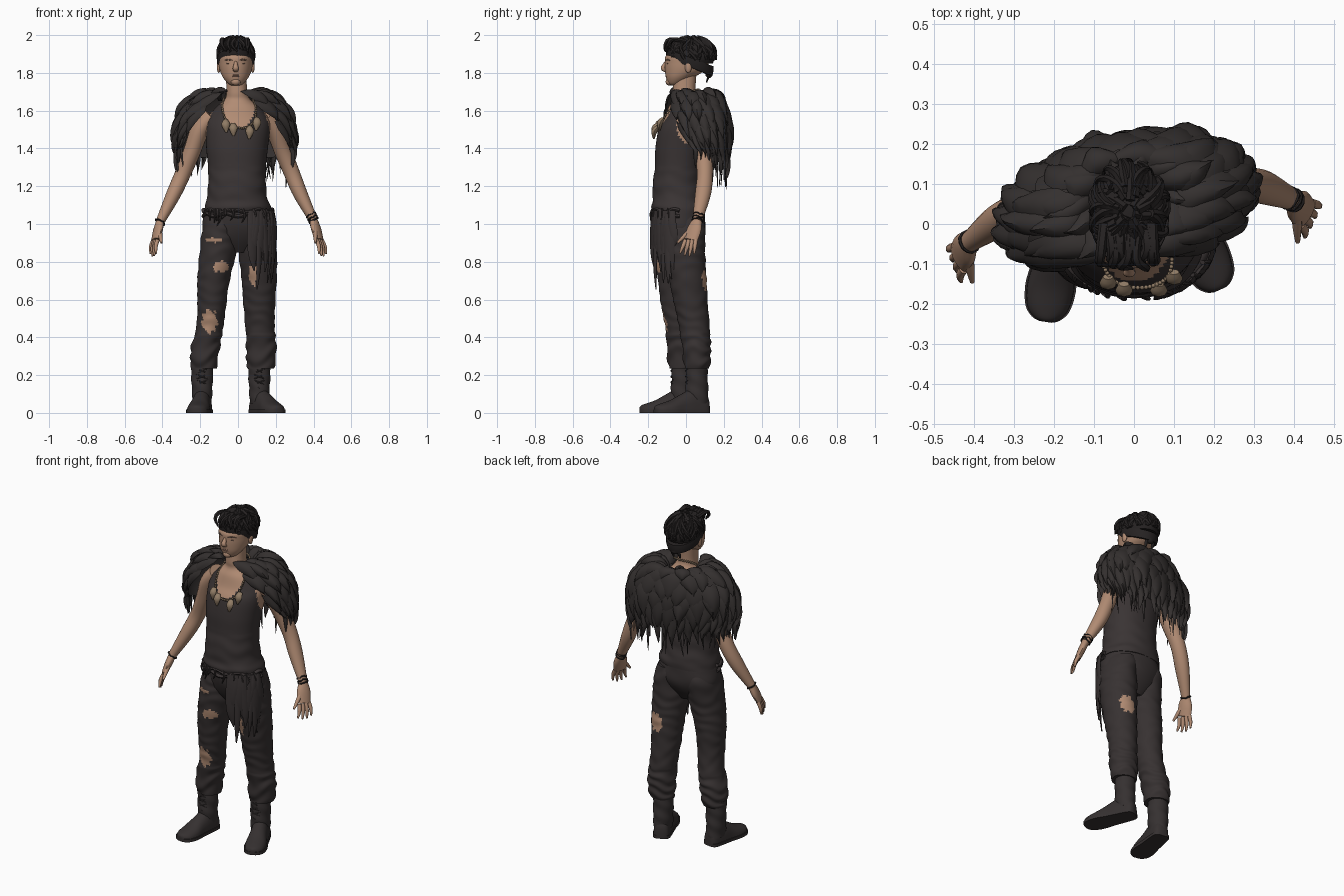
import bpy, math, random
from mathutils import Vector as V

if "Cube" in bpy.data.objects:
    bpy.data.objects.remove(bpy.data.objects["Cube"])
random.seed(4)
R = random.uniform
TAU = math.tau

def mat(name, r, g, b):
    m = bpy.data.materials.new(name)
    m.diffuse_color = (r, g, b, 1)
    m.use_nodes = True
    m.node_tree.nodes["Principled BSDF"].inputs["Base Color"].default_value = m.diffuse_color
    return m

SKIN = mat("skin", .44, .26, .172)
CLOTH = mat("charcoal cloth", .042, .034, .034)
PANTS = mat("dark trousers", .038, .031, .031)
FEATHER = mat("dark feather", .034, .029, .028)
HAIR = mat("black hair", .019, .016, .016)
BONE = mat("bone", .28, .20, .13)
LIP = mat("lip", .33, .18, .135)
LEATHER = mat("boot leather", .036, .030, .030)
SHADE = mat("eye shade", .18, .11, .08)

def smooth(rows, n):
    """Catmull-Rom resampling of rows of numbers."""
    out = []
    for i in range(len(rows) - 1):
        p0, p1, p2, p3 = rows[max(i-1, 0)], rows[i], rows[i+1], rows[min(i+2, len(rows)-1)]
        for k in range(n):
            t = k / n
            out.append([.5*(2*b + (c-a)*t + (2*a-5*b+4*c-d)*t*t + (3*b-a-3*c+d)*t**3)
                        for a, b, c, d in zip(p0, p1, p2, p3)])
    return out + [list(rows[-1])]

def grid(rings, closed=True, caps=True):
    m = len(rings[0])
    faces = []
    for i in range(len(rings) - 1):
        for j in range(m if closed else m - 1):
            k = (j + 1) % m
            faces.append((i*m+j, i*m+k, (i+1)*m+k, (i+1)*m+j))
    if caps:
        faces += [tuple(range(m))[::-1], tuple(range((len(rings)-1)*m, len(rings)*m))]
    return [p for r in rings for p in r], faces

def loft(rows, n=6, seg=40, wrinkle=lambda z, a: 0, power=1.0):
    """Stack of level ellipses given as z, cx, cy, rx, ry."""
    rings = []
    for z, cx, cy, rx, ry in smooth(rows, n):
        ring = []
        for j in range(seg):
            a = TAU*j/seg
            c, s = math.cos(a), math.sin(a)
            k = 1 + wrinkle(z, a)
            ring.append(V((cx + rx*k*math.copysign(abs(c)**power, c),
                           cy + ry*k*math.copysign(abs(s)**power, s), z)))
        rings.append(ring)
    return grid(rings)

def tube(pts, side=(1, 0, 0), n=4, seg=10):
    """Swept ellipse through x, y, z, r_side, r_other."""
    rows = smooth(pts, n)
    rings = []
    for i, p in enumerate(rows):
        t = (V(rows[min(i+1, len(rows)-1)][:3]) - V(rows[max(i-1, 0)][:3])).normalized()
        u = V(side) - t*V(side).dot(t)
        u = u.normalized() if u.length > 1e-4 else t.orthogonal().normalized()
        w = t.cross(u)
        rings.append([V(p[:3]) + u*p[3]*math.cos(TAU*j/seg) + w*p[4]*math.sin(TAU*j/seg) for j in range(seg)])
    return grid(rings)

def ball(c, r, n=10, seg=16):
    rings = []
    for i in range(n + 1):
        h = max(.02, math.sin(math.pi*i/n))
        rings.append([V((c[0]+r[0]*h*math.cos(TAU*j/seg), c[1]+r[1]*h*math.sin(TAU*j/seg),
                         c[2]-r[2]*math.cos(math.pi*i/n))) for j in range(seg)])
    return grid(rings)

def build(name, pieces, mats, rule=None, angle=50):
    verts, faces = [], []
    for v, f in pieces:
        o = len(verts)
        verts += v
        faces += [tuple(i+o for i in q) for q in f]
    me = bpy.data.meshes.new(name)
    me.from_pydata([tuple(v) for v in verts], [], faces)
    for m in mats:
        me.materials.append(m)
    if rule:
        for p in me.polygons:
            p.material_index = rule(p.center)
    ob = bpy.data.objects.new(name, me)
    bpy.context.collection.objects.link(ob)
    bpy.ops.object.select_all(action='DESELECT')
    ob.select_set(True)
    bpy.context.view_layer.objects.active = ob
    bpy.ops.object.shade_smooth_by_angle(angle=math.radians(angle))

# Torso: tank top with a scooped neckline and armholes, skin above
torso = [(1.06, 0, -.035, .18, .135), (1.09, 0, -.04, .174, .144), (1.13, -.005, -.04, .162, .136),
         (1.2, -.005, -.045, .153, .132), (1.3, -.005, -.04, .153, .125), (1.4, -.005, -.03, .163, .132),
         (1.5, 0, -.01, .17, .135), (1.56, 0, .005, .162, .118), (1.62, 0, -.002, .115, .09),
         (1.66, -.003, -.003, .068, .067), (1.7, -.006, -.01, .055, .06), (1.79, -.01, -.005, .055, .06)]
def bare(c):
    scoop = 1.505 + .16*(abs(c.x - .003)/.1)**3
    hole = ((c.y-.02)/.07)**2 + ((c.z-1.52)/.1)**2 < 1 and abs(c.x) > .125
    return 1 if c.z > 1.64 or hole or (c.y < 0 and c.z > scoop) else 0
build("torso", [loft(torso, 8, 72, lambda z, a: .012*math.sin(z*70+2*a+math.sin(5*a)) if z < 1.3 else 0, .92)],
      [CLOTH, SKIN], bare)

# Trousers: hips and two wrinkled legs with torn holes
hips = [(1.09, 0, -.035, .168, .13), (1.05, 0, -.035, .18, .135), (.98, 0, -.03, .19, .132),
        (.92, 0, -.03, .165, .108), (.85, 0, -.03, .08, .06)]
leg_l = [(1.04, -.08, -.035, .085, .115), (.97, -.095, -.037, .094, .123), (.85, -.106, -.05, .096, .112),
         (.7, -.13, -.052, .085, .097), (.55, -.14, -.045, .075, .083), (.45, -.15, -.03, .072, .078),
         (.35, -.172, -.022, .077, .08), (.27, -.18, -.02, .072, .076), (.235, -.18, -.02, .066, .068)]
leg_r = [(1.04, .085, -.025, .085, .115), (.97, .1, -.022, .094, .124), (.85, .105, -.01, .1, .112),
         (.7, .112, .01, .092, .1), (.55, .113, .03, .083, .087), (.45, .117, .045, .078, .08),
         (.35, .123, .055, .08, .076), (.27, .122, .058, .078, .07), (.235, .12, .058, .068, .065)]
holes = [(-.13, -.16, .915, .04, .013), (-.09, -.16, .775, .04, .03), (.08, -.1, .73, .022, .06),
         (-.15, -.11, .485, .042, .06), (.13, .11, .7, .042, .055)]
def torn(c):
    for x, y, z, rx, rz in holes:
        if abs(c.y - y) < .06 and ((c.x-x)/rx)**2 + ((c.z-z)/rz)**2 < 1 + .3*math.sin(c.x*160+c.z*120):
            return 1
    return 0
def folds(z, a):
    k = .05 if z < .42 else .016
    return k*math.sin(z*85 + 2.5*math.sin(a + z*14) + math.sin(3*a-z*20)) + .018*math.sin(3*a + z*25)*math.sin(z*33+a)
build("trousers", [loft(hips, 8, 56, lambda z, a: .01*math.sin(5*a+z*40)), loft(leg_l, 14, 80, folds),
                   loft(leg_r, 14, 80, folds)], [PANTS, SKIN], torn)

# Boots: shaft, foot, sole and laces
def boot(name, ank, heel, toe):
    shaft = [(.27, *ank, .06, .058), (.2, *ank, .058, .056), (.12, *ank, .054, .06), (.05, *ank, .05, .06)]
    h, t = V((*heel, 0)), V((*toe, 0))
    d = t - h
    s = V((-d.y, d.x, 0)).normalized()
    foot, sole = [], []
    for q, w, top in smooth([(0, .02, .06), (.06, .043, .1), (.3, .05, .125), (.5, .053, .1), (.7, .06, .068),
                             (.88, .052, .05), (.97, .032, .04), (1, .012, .03)], 4):
        c = h + d*q
        foot.append([c + s*w*math.cos(a) + V((0, 0, .012 + (top-.012)*max(0, math.sin(a))**.8))
                     for a in [math.pi*k/12 for k in range(13)]])
        sole.append([c + s*(w+.004)*k + V((0, 0, z)) for k, z in ((1, 0), (1, .018), (-1, .018), (-1, 0))])
    laces = [tube([(ank[0]+k*.03, ank[1]-.045, z, .003, .003), (ank[0], ank[1]-.06, z+.012, .003, .003),
                   (ank[0]-k*.03, ank[1]-.045, z+.024, .003, .003)], (0, 0, 1), 3, 6)
             for z in (.12, .15, .18, .21) for k in (1, -1)]
    build(name, [loft(shaft, 6, 32, lambda z, a: .035*math.sin(z*80+2*a)), grid(foot), grid(sole)] + laces, [LEATHER])
boot("left_boot", (-.19, -.02), (-.178, .04), (-.222, -.245))
boot("right_boot", (.113, .058), (.09, .118), (.215, -.165))

# Arms with hands and wrist wraps
def arm(name, path, palm_end, side, tip, thumb, loops):
    w, e, s = V(path[-1][:3]), V(palm_end), V(side).normalized()
    ps = [tube(path, (0, 1, 0), 6, 20),
          tube([(*w, .026, .021), (*w.lerp(e, .45), .042, .021), (*e, .04, .016)], s, 4, 14)]
    for i in range(4):
        b = e + s*(i-1.5)*.02
        f = V(tip) + s*(i-1.5)*.028 + V((0, 0, .012*abs(i-1.4)))
        m = b.lerp(f, .5) + V((.006 if w.x > 0 else -.006, 0, 0))
        ps.append(tube([(*b, .012, .012), (*m, .0105, .0105), (*f, .005, .005)], s, 3, 8))
    k = w.lerp(e, .25)
    ps.append(tube([(*k, .015, .015), (*k.lerp(V(thumb), .6), .012, .012), (*thumb, .006, .006)], s, 3, 8))
    build(name, ps, [SKIN])
    d = (w - V(path[-2][:3])).normalized()
    u = d.orthogonal().normalized()
    v = d.cross(u)
    wraps = []
    for i in range(loops):
        c = w - d*(.0 + .015*i)
        wraps.append(tube([(*(c + (u*math.cos(a)+v*math.sin(a))*.027 + d*R(-.005, .005)), .0045, .0045)
                           for a in [TAU*q/12 for q in range(13)]], d, 1, 6))
    build(name + "_wrap", wraps, [HAIR])
arm("left_arm", [(-.14, .01, 1.57, .06, .05), (-.2, .015, 1.5, .062, .05), (-.245, .025, 1.38, .052, .046),
                 (-.295, .03, 1.26, .043, .042), (-.345, .005, 1.15, .042, .038), (-.413, -.045, 1.01, .026, .023)],
    (-.437, -.085, .915), (.35, -.9, 0), (-.448, -.105, .825), (-.405, -.145, .9), 1)
arm("right_arm", [(.14, .03, 1.57, .06, .05), (.195, .06, 1.5, .062, .05), (.24, .09, 1.38, .05, .046),
                  (.285, .1, 1.27, .042, .042), (.33, .09, 1.16, .042, .038), (.4, .06, 1.02, .026, .023)],
    (.43, .025, .915), (-.45, -.9, 0), (.447, .005, .825), (.41, -.045, .9), 3)

# Head, nose, ears, and small face details
head = [(1.733, -.012, -.055, .022, .025), (1.745, -.012, -.053, .042, .042), (1.775, -.012, -.034, .067, .072),
        (1.81, -.012, -.008, .083, .103), (1.85, -.012, .004, .09, .116), (1.89, -.012, .01, .09, .117),
        (1.925, -.012, .025, .07, .09), (1.95, -.012, .03, .035, .045)]
ps = [loft(head, 6, 40), tube([(-.012, -.1, 1.865, .008, .008), (-.012, -.113, 1.843, .011, .01),
      (-.012, -.122, 1.824, .016, .012), (-.012, -.106, 1.81, .013, .008)], (1, 0, 0), 4, 12),
      ball((-.012, -.088, 1.753), (.026, .02, .02))]
ps += [ball((-.012+k*.09, .012, 1.83), (.01, .018, .03)) for k in (1, -1)]
build("head", ps, [SKIN])
build("mouth", [ball((-.012, -.102, 1.785+z), (.02, .008, .004)) for z in (-.004, .004)], [LIP])
build("eyes", [ball((-.012+k*.036, -.0965, 1.85), (.013, .006, .004)) for k in (1, -1)] +
      [tube([(-.012+k*.018, -.108, 1.866, .003, .003), (-.012+k*.038, -.101, 1.871, .004, .004),
             (-.012+k*.06, -.085, 1.866, .002, .002)], (0, 0, 1), 3, 6) for k in (1, -1)], [SHADE])

# Hair: swirling locks over a cap, curls in front, headband with a knot
def scalp(az, po, k=1.0):
    return V((-.012 + .095*k*math.sin(po)*math.sin(az), .03 + .122*k*math.sin(po)*math.cos(az), 1.888 + .093*k*math.cos(po)))
def low(p):
    p.z = max(p.z, 1.9 - (p.y+.11)*.4)
    return p
cap = [[low(scalp(TAU*j/36, .03+1.95*i/14)) for j in range(36)] for i in range(15)]
locks = [grid(cap)]
for i in range(64):
    az, tw, p0 = TAU*i/32 + R(-.1, .1), R(-.7, .7), R(.1, .7)
    locks.append(tube([(*low(scalp(az+tw*t, p0+(1.75-p0)*t, 1+.06*math.sin(3*t+i))), .017-.007*t, .013-.006*t)
                       for t in (0, .25, .5, .75, 1)], (0, 0, 1), 3, 6))
for i in range(12):
    x, y = -.075 + .011*i, R(-.025, .0)
    locks.append(tube([(x, .0, 1.966, .014, .012), (x+R(-.01, .01), -.06+y, 1.978, .013, .011),
                       (x+R(-.02, .02), -.085+y, 1.95, .011, .01), (x+R(-.02, .02), -.09+y, R(1.905, 1.93), .004, .004)],
                      (1, 0, 0), 3, 6))
build("hair", locks, [HAIR])
band = [[V((-.012+.095*k*math.sin(a), .02+.12*k*math.cos(a), 1.883+h-.4*(.13+.115*math.cos(a))))
         for a in [TAU*j/40 for j in range(40)]]
        for k, h in ((.88, .0), (.98, .0), (1.05, .025), (1.04, .05), (.8, .055))]
knot = [ball((-.012, .122, 1.795), (.026, .02, .022))] + [tube([(-.012, .122, 1.795, .014, .006),
        (k, .12, 1.782, .014, .006), (k, .108, 1.75, .005, .004)], (1, 0, 0), 3, 8) for k in (-.035, .008)]
build("headband", [grid(band, True, False)] + knot, [HAIR])

# Feather cape: rounded shell covered in overlapping pointed feathers
shell = smooth([(.085, .065, 1.65), (.135, .108, 1.692), (.21, .137, 1.675), (.275, .158, 1.61), (.306, .174, 1.53),
                (.315, .17, 1.43), (.302, .155, 1.35)], 10)
def cape(u, v):
    f = max(0, min(v, 1))*(len(shell)-1)
    i = min(int(f), len(shell)-2)
    rx, ry, z = [a+(b-a)*(f-i) for a, b in zip(shell[i], shell[i+1])]
    w = max(0, min(v, 1))
    a = u*math.radians(min(120+190*w, 157-46*w*w))
    x = rx*math.sin(a)
    return V((x-.015, .05 + ry*math.cos(a) + .15*x, z - max(0, v-1)*.45 + .06*w*w*min(abs(u), 1)**3))
def out(u, v):
    n = (cape(u+.02, v)-cape(u-.02, v)).cross(cape(u, min(v, .95)+.03)-cape(u, min(v, .95)-.03))
    n = n.normalized()
    return -n if n.dot(cape(u, v)-V((0, .05, 1.45))) < 0 else n
plumes = [grid([[cape(-1+j/20, i/16) for j in range(41)] for i in range(17)], False, False)]
def feather(u, v, length, width, lift, tip):
    rings, bend = [], R(-.05, .05)
    for k in range(9):
        s = k/8
        w = width*min(1, .6+s*1.6)*(1-s**tip) + .002
        uu, vv = u + bend*s*s, v + length*s
        n = out(max(-.97, min(.97, uu)), vv)
        h = lift*math.sin(.4+2.2*s)
        rings.append([cape(uu+q*w, vv - .03*abs(q)) + n*(h*(1-.7*q*q)) for q in (-1, -.5, 0, .5, 1)])
    plumes.append(grid(rings, False, False))
for row, (v, cnt) in enumerate([(.0, 10), (.13, 11), (.28, 13), (.43, 15), (.58, 17), (.72, 20), (.85, 26)]):
    for i in range(cnt):
        u = -1 + 2*(i + .5*(row % 2) + R(.1, .4))/cnt
        feather(min(u, .99), v + R(-.04, .04), R(.24, .38), R(1.0, 1.5)/cnt, R(.012, .034), 3.5 if row < 4 else 2)
for i in range(36):
    feather(R(-1, 1), R(.8, .95), R(.26, .5), R(.008, .025), R(.004, .014), 2)
build("feather_cape", plumes, [FEATHER], None, 40)

# Necklace: beaded cord around the neck with hanging teeth
cord = smooth([(0, .066, 1.712), (-.055, .035, 1.7), (-.078, -.03, 1.655), (-.083, -.08, 1.61), (-.062, -.13, 1.545),
               (-.02, -.156, 1.515), (.04, -.157, 1.51), (.085, -.131, 1.545), (.095, -.08, 1.61), (.08, -.03, 1.655),
               (.055, .035, 1.7), (0, .066, 1.712)], 6)
build("necklace", [ball(p, (.006, .006, .007), 5, 7) for p in cord] +
      [tube([(x, y, z, .013, .009), (x, y-.018, z-.025, .022, .015), (x*.95, y-.02, z-.065, .005, .004)], (1, 0, 0), 4, 8)
       for x, y, z in ((-.065, -.132, 1.55), (-.025, -.15, 1.53), (.062, -.15, 1.515), (.1, -.12, 1.56))], [BONE])

# Belt wrap, hanging sash and ragged fringe
def hip(a, z, k=1.0):
    return (.19*k*math.cos(a), -.035+.145*k*math.sin(a), z)
belt = [tube([(*hip(-math.pi*q/20, 1.07+h+.008*math.sin(q*1.3+h*90), .96), .01, .012) for q in range(21)], (0, 0, 1), 2, 8)
        for h in (0, -.022)]
build("belt_wrap", belt, [CLOTH])
rags = []
for i in range(16):
    a, l, w = R(-1.25, -.25), R(.2, .42), R(.014, .03)
    rags.append(tube([(*hip(a, 1.07), w*.7, .008), (*hip(a, 1.07-l*.3, 1.06), w, .007),
                      (*hip(a+R(-.1, .1), 1.07-l*.7, 1.06), w*.9, .006), (*hip(a+R(-.15, .15), 1.07-l, 1.0), .003, .003)],
                     (-math.sin(a), math.cos(a), 0), 4, 8))
for i in range(14):
    a, l = R(-2.6, -.4), R(.03, .1)
    rags.append(tube([(*hip(a, 1.08), .007, .006), (*hip(a+.05, 1.08-l*.5, 1.07), .006, .005),
                      (*hip(a+R(-.1, .1), 1.08-l, 1.04), .002, .002)], (1, 0, 0), 3, 6))
build("waist_sash", rags, [PANTS])
